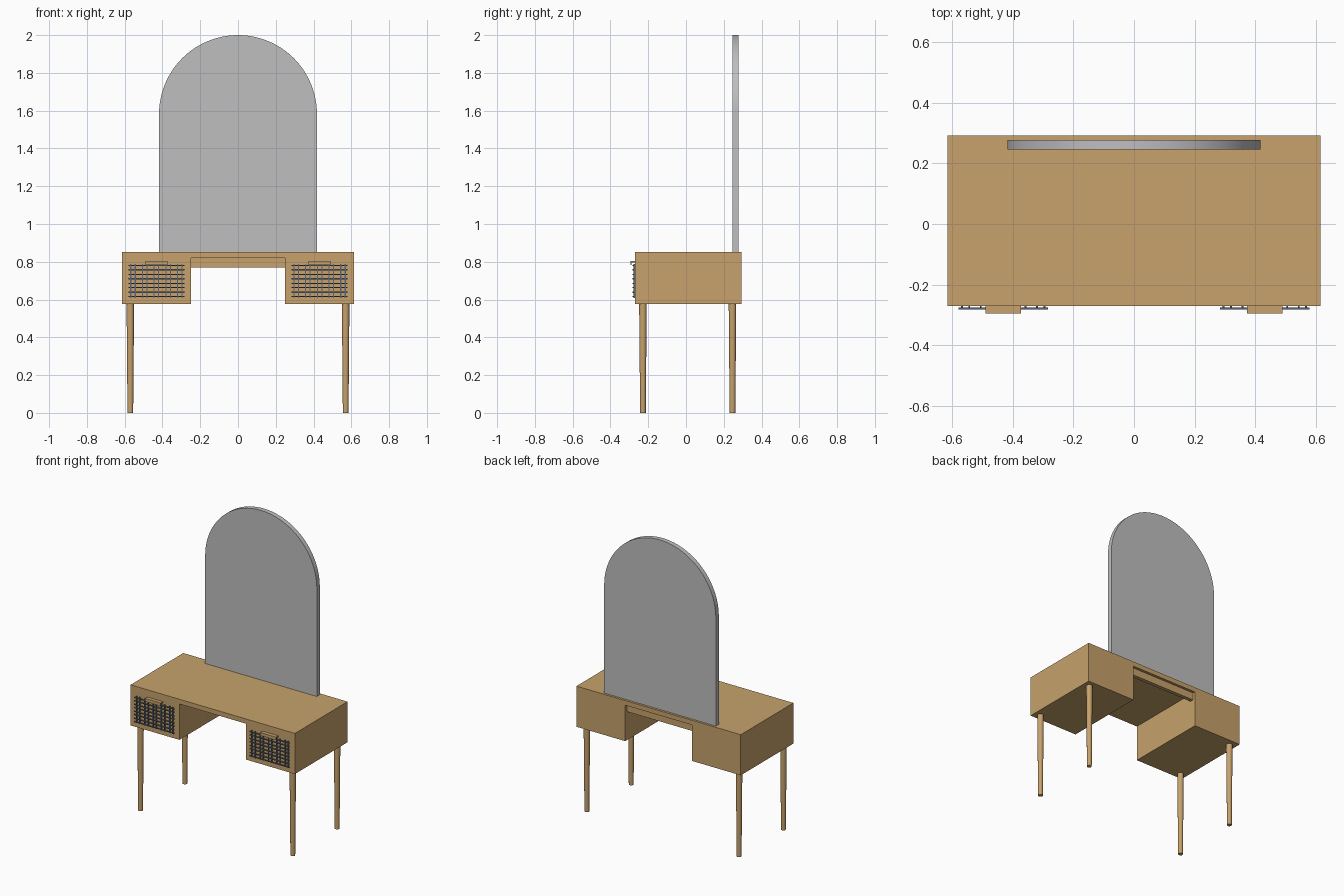
import bpy, bmesh, math
from mathutils import Vector

cube = bpy.data.objects.get("Cube")
if cube:
    bpy.data.objects.remove(cube, do_unlink=True)


def material(name, color):
    mat = bpy.data.materials.new(name)
    mat.use_nodes = True
    mat.diffuse_color = (*color, 1)
    mat.node_tree.nodes["Principled BSDF"].inputs["Base Color"].default_value = (*color, 1)
    return mat


oak = material("oak wood", (0.57, 0.36, 0.15))
glass = material("mirror grey", (0.52, 0.52, 0.52))
cane = material("blue grey weave", (0.10, 0.13, 0.18))


def finish(name, bm, mat, smooth=False):
    bmesh.ops.recalc_face_normals(bm, faces=bm.faces)
    mesh = bpy.data.meshes.new(name)
    bm.to_mesh(mesh)
    bm.free()
    mesh.materials.append(mat)
    obj = bpy.data.objects.new(name, mesh)
    bpy.context.collection.objects.link(obj)
    if smooth:
        bpy.ops.object.select_all(action="DESELECT")
        obj.select_set(True)
        bpy.context.view_layer.objects.active = obj
        bpy.ops.object.shade_smooth_by_angle()
    return obj


def add_box(bm, x, y, z):
    """Add a box given its (min, max) range on each axis."""
    verts = bmesh.ops.create_cube(bm, size=1)["verts"]
    for v in verts:
        v.co = Vector([(r[0] + r[1]) / 2 + c * (r[1] - r[0])
                       for c, r in zip(v.co, (x, y, z))])


def box(name, x, y, z, mat):
    bm = bmesh.new()
    add_box(bm, x, y, z)
    return finish(name, bm, mat)


def span(center, half):
    return (center - half, center + half)


FRONT, BACK = -0.27, 0.293

# Table top and the rail under its back edge
box("table_top", (-0.615, 0.615), (FRONT, BACK), (0.82, 0.852), oak)
box("back_rail", (-0.25, 0.25), (0.25, 0.275), (0.77, 0.82), oak)

# Arched mirror: half circle above two straight sides
radius, arch_z = 0.418, 1.582
bm = bmesh.new()
outline = [(-radius, 0.852), (radius, 0.852)]
outline += [(radius * math.cos(a), arch_z + radius * math.sin(a))
            for a in (math.pi * i / 48 for i in range(49))]
face = bm.faces.new([bm.verts.new((x, 0.246, z)) for x, z in outline])
new = bmesh.ops.extrude_face_region(bm, geom=[face])["geom"]
bmesh.ops.translate(bm, vec=(0, 0.032, 0),
                    verts=[g for g in new if isinstance(g, bmesh.types.BMVert)])
finish("arched_mirror", bm, glass, smooth=True)

for side, s in (("left", 1), ("right", -1)):
    # Drawer cabinet
    box(f"{side}_drawer_box", span(s * 0.4325, 0.1825), (FRONT, BACK), (0.577, 0.82), oak)

    # Woven front panel: paired strands in both directions
    bm = bmesh.new()
    cx, cz = s * 0.432, 0.698
    for i in range(5):
        for d in (-0.012, 0.012):
            x = cx + (i - 2) * 0.062 + d
            add_box(bm, span(x, 0.003), (-0.277, FRONT), span(cz, 0.09))
    for i in range(4):
        for d in (-0.011, 0.011):
            z = cz + (i - 1.5) * 0.047 + d
            add_box(bm, span(cx, 0.148), (-0.282, -0.276), span(z, 0.003))
    finish(f"{side}_woven_panel", bm, cane)

    # Lipped pull handle
    bm = bmesh.new()
    add_box(bm, span(cx, 0.059), (-0.29, FRONT), (0.796, 0.803))
    add_box(bm, span(cx, 0.059), (-0.295, -0.289), (0.782, 0.803))
    finish(f"{side}_handle", bm, oak)

    # Tapered round legs
    for end, y in (("front", -0.228), ("back", 0.246)):
        bm = bmesh.new()
        bmesh.ops.create_cone(bm, cap_ends=True, segments=24,
                              radius1=0.015, radius2=0.02, depth=0.577)
        bmesh.ops.translate(bm, verts=bm.verts, vec=(s * 0.57, y, 0.2885))
        finish(f"{end}_{side}_leg", bm, oak, smooth=True)
